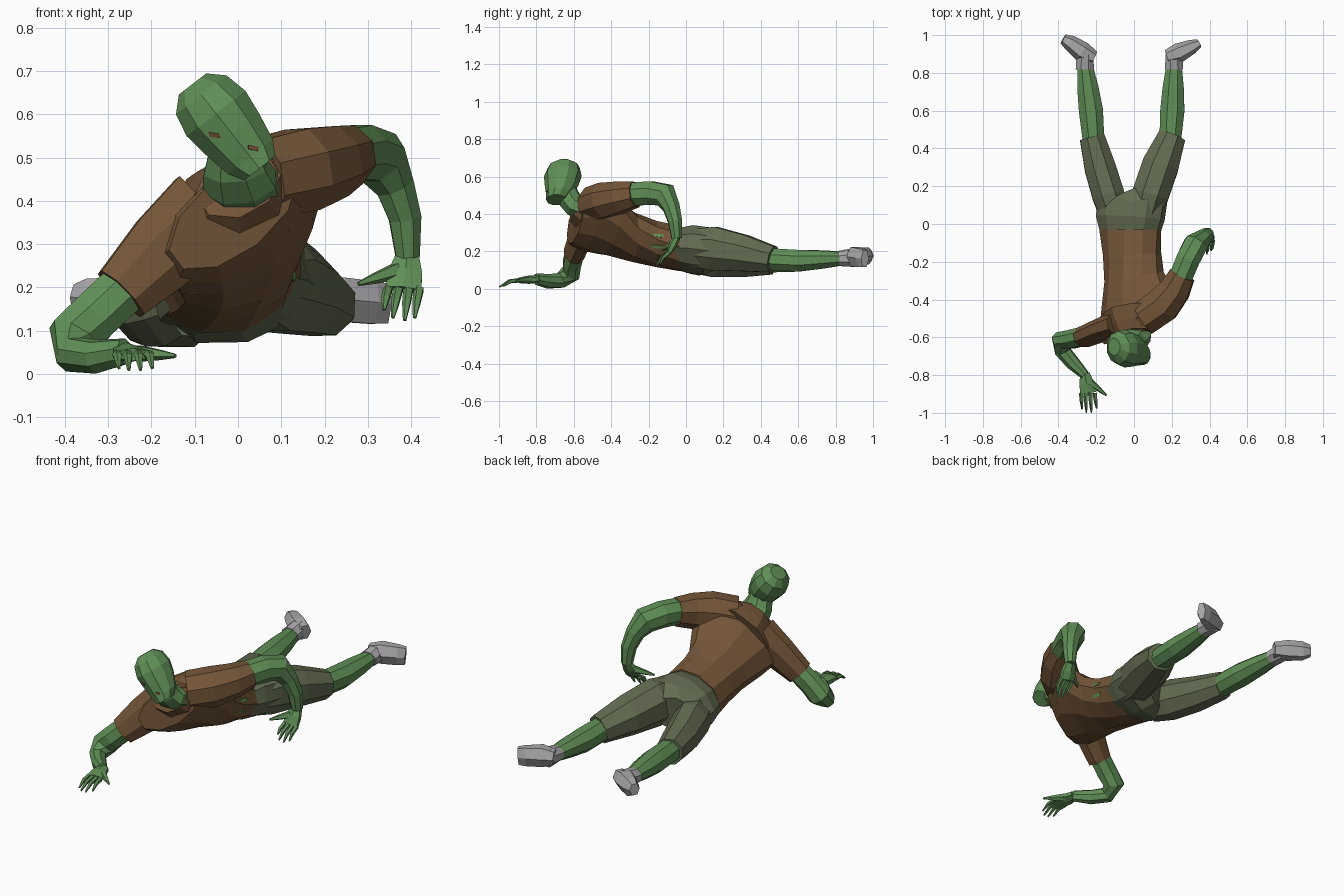
import bpy, math
from mathutils import Vector as V
from mathutils.bvhtree import BVHTree


def mat(name, rgb):
    m = bpy.data.materials.new(name)
    m.diffuse_color = (*rgb, 1)
    return m


SKIN = mat("green_skin", (0.118, 0.275, 0.095))
SHIRT = mat("brown_cloth", (0.175, 0.092, 0.04))
PANTS = mat("olive_cloth", (0.125, 0.148, 0.082))
SHOE = mat("grey_shoe", (0.40, 0.39, 0.40))
EYE = mat("dull_red", (0.16, 0.075, 0.035))


def mesh(name, verts, faces, m):
    me = bpy.data.meshes.new(name)
    me.from_pydata(verts, [], faces)
    me.materials.append(m)
    ob = bpy.data.objects.new(name, me)
    bpy.context.collection.objects.link(ob)
    bpy.ops.object.select_all(action='DESELECT')
    bpy.context.view_layer.objects.active = ob
    ob.select_set(True)
    bpy.ops.object.mode_set(mode='EDIT')
    bpy.ops.mesh.select_all(action='SELECT')
    bpy.ops.mesh.normals_make_consistent(inside=False)
    bpy.ops.object.mode_set(mode='OBJECT')
    return ob


def skin(name, rings, m, n=8):
    """Faceted tube through rings of (centre, half-axis u, half-axis v)."""
    verts, faces = [], []
    for c, u, v in rings:
        for i in range(n):
            a = 2 * math.pi * (i + 0.5) / n
            verts.append(c + (u * math.cos(a) + v * math.sin(a)) * 1.05)
    for k in range(len(rings) - 1):
        for i in range(n):
            j = (i + 1) % n
            faces.append((k*n + i, k*n + j, k*n + n + j, k*n + n + i))
    faces.append(tuple(range(n)))
    faces.append(tuple(range(len(verts) - n, len(verts))))
    return mesh(name, verts, faces, m)


def limb(name, pts, m, ref=(1, 0, 0), n=8):
    """Tube along a path of (x, y, z, radius along ref, other radius)."""
    c = [V(p[:3]) for p in pts]
    u, rings = V(ref), []
    for i, p in enumerate(pts):
        t = V((0, 0, 0))
        if i > 0:
            t += (c[i] - c[i-1]).normalized()
        if i < len(c) - 1:
            t += (c[i+1] - c[i]).normalized()
        t.normalize()
        u = (u - t * u.dot(t)).normalized()
        rings.append((c[i], u * p[3], t.cross(u) * p[-1]))
    return skin(name, rings, m, n)


# Twisted shirt body: (x, y, z, half width, half depth, roll, yaw)
rings = []
for x, y, z, w, d, roll, yaw in [
        (-0.02, -0.03, 0.215, 0.16, 0.115, 16, 0),
        (-0.01, -0.16, 0.24, 0.152, 0.112, 22, 3),
        (0.0, -0.28, 0.275, 0.162, 0.112, 29, 10),
        (0.012, -0.41, 0.34, 0.215, 0.118, 35, 20),
        (0.01, -0.51, 0.38, 0.235, 0.115, 37, 24),
        (-0.01, -0.59, 0.37, 0.175, 0.085, 37, 18)]:
    r, s = math.radians(roll), math.radians(yaw)
    u = V((math.cos(r) * math.cos(s), math.cos(r) * math.sin(s), math.sin(r)))
    v = V((-math.sin(r), -0.25 * math.sin(2 * s), math.cos(r)))
    rings.append((V((x, y, z)), u * w, v * d))
shirt = skin("shirt", rings, SHIRT, 10)

# Collar and sleeves
limb("collar", [(0.0, -0.46, 0.39, 0.17, 0.12), (0.0, -0.535, 0.415, 0.135, 0.10),
                (0.0, -0.585, 0.437, 0.10, 0.075)], SHIRT, (0.85, 0.15, 0.5))
limb("right_sleeve", [(0.05, -0.50, 0.45, 0.095), (0.15, -0.43, 0.472, 0.098),
                      (0.215, -0.35, 0.49, 0.085), (0.255, -0.27, 0.505, 0.07)],
     SHIRT, (0, 0, 1))
limb("left_sleeve", [(-0.07, -0.53, 0.36, 0.07, 0.12), (-0.17, -0.56, 0.285, 0.06, 0.095),
                     (-0.27, -0.6, 0.185, 0.055, 0.072)], SHIRT, (0, 1, 0))

# Arms
limb("right_arm", [(0.24, -0.30, 0.505, 0.063), (0.285, -0.19, 0.512, 0.065),
                   (0.325, -0.11, 0.50, 0.065), (0.362, -0.078, 0.435, 0.046),
                   (0.386, -0.058, 0.36, 0.038), (0.392, -0.05, 0.27, 0.028)],
     SKIN, (0, 0, 1))
limb("left_arm", [(-0.25, -0.59, 0.21, 0.05, 0.06), (-0.33, -0.61, 0.135, 0.05, 0.06),
                  (-0.378, -0.615, 0.085, 0.05, 0.062), (-0.38, -0.67, 0.045, 0.042, 0.042),
                  (-0.325, -0.735, 0.04, 0.038, 0.037), (-0.26, -0.80, 0.052, 0.03, 0.024)],
     SKIN, (0, 1, 0))


def hand(side, wrist, across, knuckles, tips, thumb, lift):
    """Flat palm with four bent fingers and a thumb."""
    a, w, k = V(across), V(wrist), V(knuckles)
    mid = (w + k) / 2
    limb(side + "_palm", [(*w, 0.028, 0.02), (*mid, 0.042, 0.021), (*k, 0.046, 0.014)],
         SKIN, across, 6)
    for i, tip in enumerate(tips):
        base = k + a * (0.024 * (i - 1.5))
        joint = (base + V(tip)) / 2 + V(lift)
        limb(f"{side}_finger_{i + 1}", [(*base, 0.012), (*joint, 0.010), (*tip, 0.004)],
             SKIN, across, 5)
    root, end = w.lerp(k, 0.45) + a * thumb[1], V(thumb[0])
    limb(side + "_thumb", [(*root, 0.02), (*root.lerp(end, 0.55), 0.013), (*end, 0.005)],
         SKIN, (0, 0, 1), 5)


hand("left", (-0.26, -0.79, 0.052), (1, 0, 0), (-0.243, -0.895, 0.045),
     [(-0.275, -0.98, 0.014), (-0.252, -0.998, 0.01),
      (-0.225, -0.998, 0.01), (-0.198, -0.975, 0.014)],
     ((-0.145, -0.908, 0.042), 0.02), (0, 0, 0.012))
hand("right", (0.392, -0.05, 0.275), (1, 0, 0), (0.382, -0.09, 0.195),
     [(0.337, -0.14, 0.148), (0.358, -0.158, 0.13),
      (0.385, -0.158, 0.124), (0.408, -0.14, 0.13)],
     ((0.278, -0.125, 0.208), -0.02), (0, -0.008, 0.004))

# Neck and tilted head
limb("neck", [(0.01, -0.54, 0.43, 0.088, 0.07), (0.003, -0.595, 0.445, 0.088, 0.062),
              (-0.005, -0.62, 0.475, 0.075, 0.06), (-0.01, -0.645, 0.53, 0.055)], SKIN)
chin, crown = V((0.05, -0.675, 0.475)), V((-0.105, -0.65, 0.67))
side = V((0.79, 0, 0.61))
head = skin("head", [(chin.lerp(crown, t) + V((0, dy, 0)), side * w, V((0, d, 0)))
                     for t, w, d, dy in [(0, 0.046, 0.05, -0.02), (0.14, 0.066, 0.065, -0.008),
                                         (0.4, 0.078, 0.086, 0), (0.65, 0.086, 0.096, 0),
                                         (0.87, 0.074, 0.082, 0), (1, 0.04, 0.045, 0)]], SKIN, 10)

# Trousers
limb("trouser_seat", [(-0.02, -0.07, 0.215, 0.15, 0.10), (-0.02, 0.03, 0.21, 0.178, 0.125),
                      (-0.01, 0.10, 0.2, 0.185, 0.125), (-0.035, 0.16, 0.19, 0.10, 0.09)],
     PANTS, (0.97, 0, 0.25), 10)
limb("left_trouser_leg", [(-0.10, 0.03, 0.175, 0.075, 0.09), (-0.135, 0.15, 0.165, 0.088, 0.105),
                          (-0.18, 0.30, 0.15, 0.085, 0.09), (-0.222, 0.46, 0.145, 0.068, 0.07)],
     PANTS)
limb("right_trouser_leg", [(0.055, 0.03, 0.22, 0.08, 0.10), (0.085, 0.15, 0.215, 0.10, 0.12),
                           (0.14, 0.31, 0.19, 0.1, 0.1), (0.202, 0.465, 0.157, 0.075, 0.072)],
     PANTS)

# Lower legs and shoes
for s, knee, calf, ankle in [
        ("left", (-0.212, 0.42, 0.145), (-0.228, 0.60, 0.15), (-0.26, 0.84, 0.165)),
        ("right", (0.19, 0.42, 0.16), (0.203, 0.60, 0.15), (0.212, 0.84, 0.16))]:
    mid = V(calf).lerp(V(ankle), 0.5)
    limb(s + "_lower_leg", [(*knee, 0.058, 0.06), (*calf, 0.066, 0.06),
                            (*mid, 0.058, 0.05), (*ankle, 0.042, 0.036)], SKIN)
    limb(s + "_shoe_cuff", [(ankle[0], 0.82, ankle[2], 0.05, 0.04),
                            (ankle[0], 0.90, ankle[2] + 0.005, 0.045, 0.05)], SHOE)
limb("left_shoe", [(-0.212, 0.88, 0.17, 0.04, 0.035), (-0.275, 0.912, 0.175, 0.052, 0.052),
                   (-0.34, 0.96, 0.175, 0.05, 0.04), (-0.375, 0.98, 0.178, 0.032, 0.026)],
     SHOE, (0, 0, 1), 6)
limb("right_shoe", [(0.175, 0.885, 0.17, 0.04, 0.035), (0.235, 0.905, 0.172, 0.056, 0.05),
                    (0.31, 0.94, 0.165, 0.054, 0.036), (0.345, 0.957, 0.162, 0.05, 0.022)],
     SHOE, (0, 0, 1), 6)


def plate(name, target, origin, aim, w, h, m):
    """Thin plate laid on the surface hit from origin along aim."""
    me = target.data
    tree = BVHTree.FromPolygons([v.co for v in me.vertices],
                                [tuple(p.vertices) for p in me.polygons])
    hit, nor, _, _ = tree.ray_cast(V(origin), V(aim))
    if hit is None:
        return
    up = (V((0, 0, 1)) - nor * nor.z).normalized()
    across = up.cross(nor)
    corners = [(-w, -h * 0.4), (w, -h), (w, h * 0.4), (-w, h)]
    verts = [hit + across * a + up * b + nor * d for d in (-0.003, 0.003) for a, b in corners]
    faces = [(0, 1, 2, 3), (4, 5, 6, 7)] + [(i, (i+1) % 4, (i+1) % 4 + 4, i + 4) for i in range(4)]
    mesh(name, verts, faces, m)


# Eyes, and tears in the shirt that show skin
for i, (x, z) in enumerate([(-0.055, 0.552), (0.035, 0.522)]):
    plate(f"eye_{i + 1}", head, (x, -2, z), (0, 1, 0), 0.012, 0.007, EYE)
for i, z in enumerate([0.225, 0.285]):
    plate(f"shirt_tear_{i + 1}", shirt, (2, -0.15, z), (-1, 0, 0), 0.03, 0.012, SKIN)
